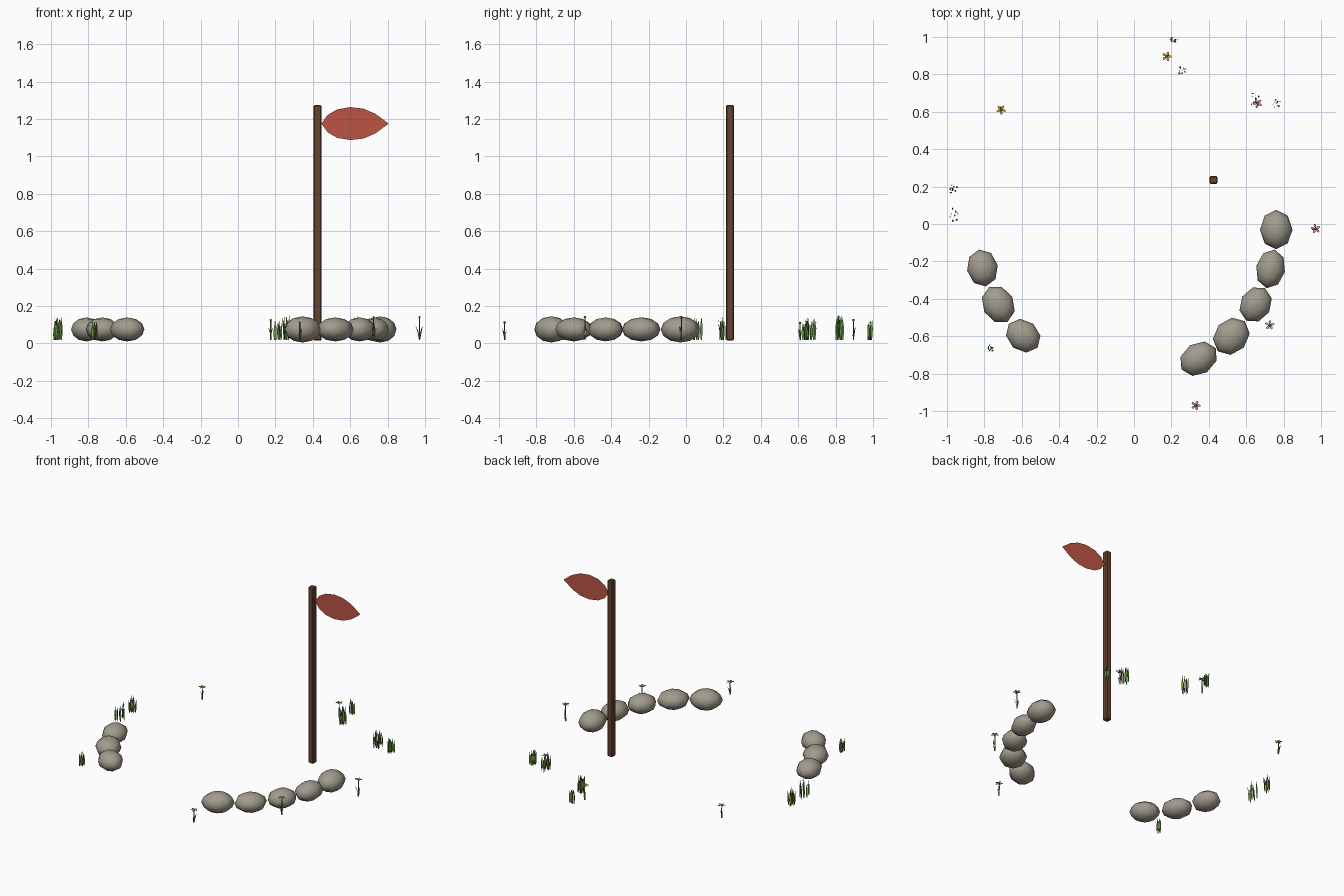
import bpy, bmesh, math, random
from mathutils import Vector, Matrix

random.seed(7)
if "Cube" in bpy.data.objects:
    bpy.data.objects.remove(bpy.data.objects["Cube"])


def material(name, r, g, b):
    m = bpy.data.materials.new(name)
    m.use_nodes = True
    m.diffuse_color = (r, g, b, 1)
    m.node_tree.nodes["Principled BSDF"].inputs["Base Color"].default_value = (r, g, b, 1)
    return m


STONE = material("warm grey stone", 0.36, 0.33, 0.27)
WOOD = material("dark brown wood", 0.13, 0.055, 0.03)
RED = material("pennant red", 0.50, 0.09, 0.06)
GRASS = material("grass green", 0.12, 0.27, 0.05)
STEM = material("stem green", 0.07, 0.15, 0.04)
YELLOW = material("petal yellow", 0.65, 0.40, 0.06)
PINK = material("petal pink", 0.62, 0.27, 0.28)
WHITE = material("petal white", 0.52, 0.55, 0.45)


def finish(bm, name, mats, smooth=False):
    me = bpy.data.meshes.new(name)
    for f in bm.faces:
        f.smooth = smooth
    bm.to_mesh(me)
    bm.free()
    for m in mats:
        me.materials.append(m)
    ob = bpy.data.objects.new(name, me)
    bpy.context.collection.objects.link(ob)
    return ob


def blade(bm, base, height, width, facing, lean):
    """Lance-shaped leaf: narrow foot, wide middle, pointed tip."""
    side = Vector((math.cos(facing), math.sin(facing), 0))
    out = Vector((-side.y, side.x, 0))
    left, right = [], []
    for t, w in ((0, 0.35), (0.3, 0.9), (0.6, 0.85)):
        p = base + out * lean * t * t + Vector((0, 0, height * t))
        left.append(bm.verts.new(p - side * width * w / 2))
        right.append(bm.verts.new(p + side * width * w / 2))
    tip = bm.verts.new(base + out * lean + Vector((0, 0, height)))
    for i in range(2):
        bm.faces.new((left[i], right[i], right[i + 1], left[i + 1]))
    bm.faces.new((left[2], right[2], tip))


# Border stones: x, y, half length, half width, turn in degrees
stones = [
    (0.76, -0.03, 0.105, 0.087, 90), (0.73, -0.24, 0.105, 0.078, 78),
    (0.65, -0.43, 0.10, 0.083, 60), (0.52, -0.60, 0.108, 0.09, 48),
    (0.345, -0.72, 0.108, 0.085, 32), (-0.81, -0.235, 0.10, 0.083, 100),
    (-0.725, -0.43, 0.105, 0.085, 118), (-0.592, -0.597, 0.10, 0.083, 140),
]
for i, (x, y, a, b, turn) in enumerate(stones):
    bm = bmesh.new()
    bmesh.ops.create_uvsphere(bm, u_segments=8, v_segments=6, radius=1)
    tall = 0.07 if i in (0, 4) else 0.064
    bm.transform(Matrix.Translation((x, y, 0.075))
                 @ Matrix.Rotation(math.radians(turn), 4, 'Z')
                 @ Matrix.Diagonal((a, b, tall, 1)))
    finish(bm, f"border_stone_{i + 1}", [STONE], True)

# Pole with trimmed corners
bm = bmesh.new()
bmesh.ops.create_cube(bm, size=1)
bm.transform(Matrix.Translation((0.425, 0.235, 0.645)) @ Matrix.Diagonal((0.042, 0.042, 1.26, 1)))
bmesh.ops.bevel(bm, geom=bm.edges[:], offset=0.006, segments=1, affect='EDGES')
finish(bm, "pole", [WOOD])

# Leaf-shaped pennant
upper = [(0.48, 0.047), (0.53, 0.076), (0.60, 0.088), (0.67, 0.08), (0.735, 0.052)]
outline = [(0.445, 0)] + upper + [(0.805, 0)] + [(x, -h) for x, h in reversed(upper)]
bm = bmesh.new()
bm.faces.new([bm.verts.new((x, 0.235, 1.175 + h)) for x, h in reversed(outline)])
finish(bm, "pennant", [RED])

# Grass tufts: x, y, spread in x, spread in y, tallest blade
tufts = [
    (0.21, 0.982, 0.022, 0.012, 0.125), (0.255, 0.82, 0.022, 0.022, 0.145),
    (0.64, 0.67, 0.026, 0.038, 0.135), (0.76, 0.645, 0.022, 0.025, 0.12),
    (-0.97, 0.19, 0.022, 0.024, 0.135), (-0.967, 0.045, 0.026, 0.045, 0.13),
    (-0.77, -0.665, 0.015, 0.022, 0.105),
]
for i, (x, y, sx, sy, tall) in enumerate(tufts):
    bm = bmesh.new()
    for k in range(9):
        ang = k * 2.4
        r = math.sqrt((k + 0.5) / 9)
        foot = Vector((x + sx * r * math.cos(ang), y + sy * r * math.sin(ang), 0.018))
        blade(bm, foot, tall * random.uniform(0.7, 1), 0.014,
              random.uniform(0, math.pi), random.uniform(-0.012, 0.012))
    finish(bm, f"grass_tuft_{i + 1}", [GRASS])

# Flowers: x, y, head height, petal material
flowers = [
    (0.175, 0.895, 0.125, YELLOW), (-0.71, 0.61, 0.11, YELLOW),
    (0.66, 0.645, 0.113, PINK), (0.97, -0.025, 0.14, PINK),
    (0.725, -0.54, 0.14, WHITE), (0.33, -0.97, 0.112, PINK),
]
for i, (x, y, top, petal) in enumerate(flowers):
    bm = bmesh.new()
    # stem
    bmesh.ops.create_cone(bm, cap_ends=True, segments=5, radius1=0.004, radius2=0.003,
                          depth=top - 0.018,
                          matrix=Matrix.Translation((x, y, (top + 0.018) / 2)))
    # pair of leaves
    for s in (-1, 1):
        blade(bm, Vector((x + s * 0.003, y, 0.025)), top * 0.5, 0.013, i + s, 0.02)
    green = len(bm.faces)
    # flat petals around a small button
    for k in range(5):
        a = k * math.tau / 5 + i
        bmesh.ops.create_circle(
            bm, cap_ends=True, segments=6, radius=1,
            matrix=Matrix.Translation((x, y, top)) @ Matrix.Rotation(a, 4, 'Z')
            @ Matrix.Translation((0.016, 0, 0)) @ Matrix.Diagonal((0.011, 0.007, 1, 1)))
    bmesh.ops.create_uvsphere(bm, u_segments=6, v_segments=4, radius=0.007,
                              matrix=Matrix.Translation((x, y, top)))
    for n, f in enumerate(bm.faces):
        f.material_index = 0 if n < green else 1
    finish(bm, f"flower_{i + 1}", [STEM, petal])
